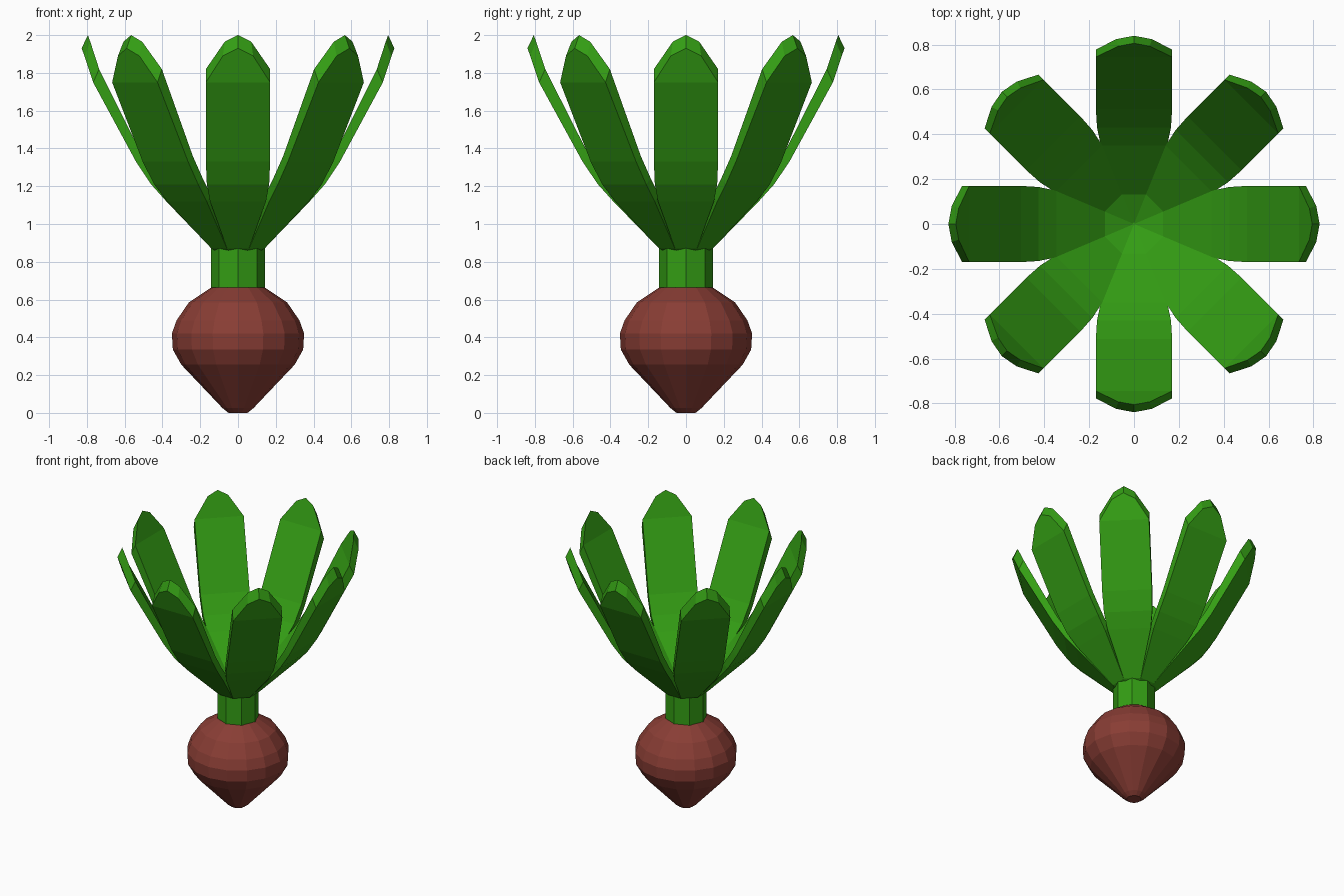
import bpy, bmesh, math

if "Cube" in bpy.data.objects:
    bpy.data.objects.remove(bpy.data.objects["Cube"])


def material(name, rgb):
    m = bpy.data.materials.new(name)
    m.diffuse_color = (*rgb, 1)
    m.use_nodes = True
    m.node_tree.nodes["Principled BSDF"].inputs["Base Color"].default_value = m.diffuse_color
    return m


def finish(name, bm, mat):
    bmesh.ops.recalc_face_normals(bm, faces=bm.faces[:])
    me = bpy.data.meshes.new(name)
    bm.to_mesh(me)
    bm.free()
    me.materials.append(mat)
    ob = bpy.data.objects.new(name, me)
    bpy.context.collection.objects.link(ob)
    return ob


def lathe(name, profile, sides, mat):
    """Faceted solid of revolution with flat caps."""
    bm = bmesh.new()
    rings = [[bm.verts.new((r * math.cos(2 * math.pi * i / sides),
                            r * math.sin(2 * math.pi * i / sides), z))
              for i in range(sides)] for r, z in profile]
    for a, b in zip(rings, rings[1:]):
        for i in range(sides):
            j = (i + 1) % sides
            bm.faces.new((a[i], a[j], b[j], b[i]))
    bm.faces.new(rings[0])
    bm.faces.new(rings[-1])
    return finish(name, bm, mat)


# Leaf rows: (radius, height, half width), then the pointed tip
OUTER = [(0.0, 0.80, 0.01), (0.14, 0.87, 0.058), (0.38, 1.12, 0.148),
         (0.46, 1.21, 0.165), (0.54, 1.33, 0.17), (0.767, 1.75, 0.17)]
INNER = [(0.0, 0.872, 0.01), (0.13, 0.94, 0.058), (0.345, 1.15, 0.148),
         (0.425, 1.24, 0.165), (0.505, 1.36, 0.17), (0.735, 1.82, 0.17)]
OUTER_TIP = [(0.813, 1.89, 0.08), (0.828, 1.93, 0.0)]
INNER_TIP = [(0.782, 1.965, 0.07), (0.795, 2.0, 0.0)]


def leaf(name, angle, mat):
    bm = bmesh.new()
    c, s = math.cos(angle), math.sin(angle)
    stretch = 1 + 0.014 * s * s

    def vert(r, z, w):
        r *= stretch
        return bm.verts.new((r * c - w * s, r * s + w * c, z))

    outlines = []
    for rows, (shoulder, tip) in ((OUTER, OUTER_TIP), (INNER, INNER_TIP)):
        left = [vert(*p) for p in rows + [shoulder]]
        right = [vert(r, z, -w) for r, z, w in rows + [shoulder]]
        point = vert(*tip)
        for i in range(len(rows) - 1):
            bm.faces.new((left[i], left[i + 1], right[i + 1], right[i]))
        bm.faces.new((left[-2], left[-1], point, right[-1], right[-2]))
        outlines.append(left + [point] + right[::-1])
    # Rim joining the outer and inner surfaces
    a, b = outlines
    for i in range(len(a)):
        j = (i + 1) % len(a)
        bm.faces.new((a[i], a[j], b[j], b[i]))
    return finish(name, bm, mat)


green = material("leaf green", (0.034, 0.34, 0.007))
red = material("root red brown", (0.25, 0.047, 0.035))

# Root bulb
lathe("root_bulb", [(0.05, 0.0), (0.082, 0.025), (0.11, 0.055), (0.30, 0.255),
                    (0.345, 0.335), (0.35, 0.42), (0.325, 0.49),
                    (0.26, 0.585), (0.14, 0.665)], 16, red)
# Stem
lathe("stem", [(0.143, 0.655), (0.143, 0.875)], 8, green)
# Ring of leaves
for k in range(8):
    leaf(f"leaf_{k + 1}", k * math.pi / 4, green)
